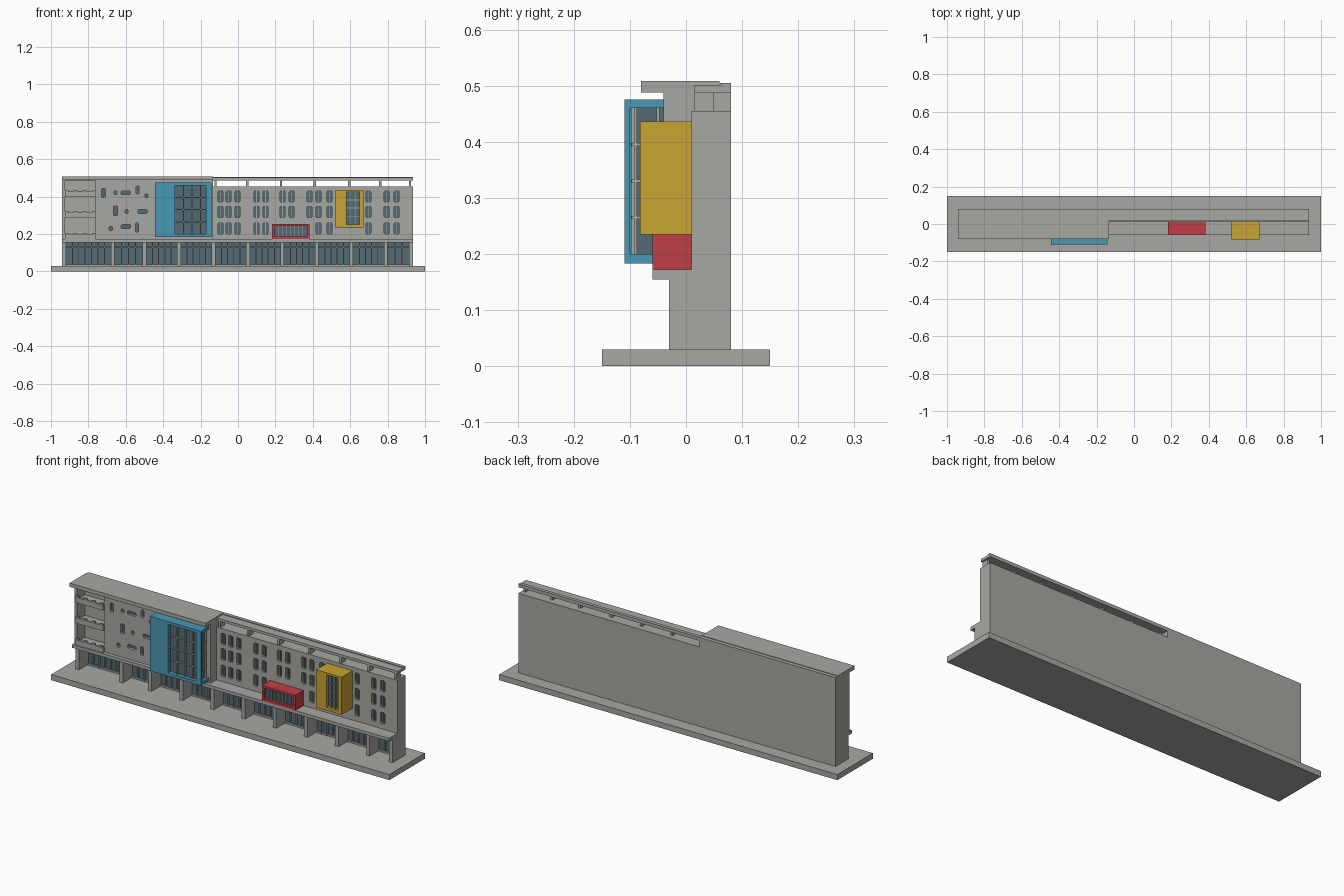
import bpy, bmesh

if "Cube" in bpy.data.objects:
    bpy.data.objects.remove(bpy.data.objects["Cube"])


def material(name, r, g, b):
    lin = [((c / 255 + 0.055) / 1.055) ** 2.4 for c in (r, g, b)]
    m = bpy.data.materials.new(name)
    m.diffuse_color = (*lin, 1)
    m.use_nodes = True
    m.node_tree.nodes["Principled BSDF"].inputs["Base Color"].default_value = m.diffuse_color
    return m


GREY = material("concrete grey", 167, 169, 163)
GLASS = material("dark glass", 85, 107, 115)
BLUE = material("blue panel", 74, 153, 181)
RED = material("red panel", 193, 62, 71)
YELLOW = material("yellow panel", 201, 163, 52)


def solids(name, items, mat, chamfer=0.0):
    """Blocks (x0, x1, y0, y1, z0, z1) in one object, corners cut in the xz profile."""
    bm = bmesh.new()
    for x0, x1, y0, y1, z0, z1 in items:
        c = chamfer
        if c:
            prof = [(x0 + c, z0), (x1 - c, z0), (x1, z0 + c), (x1, z1 - c),
                    (x1 - c, z1), (x0 + c, z1), (x0, z1 - c), (x0, z0 + c)]
        else:
            prof = [(x0, z0), (x1, z0), (x1, z1), (x0, z1)]
        front = [bm.verts.new((x, y0, z)) for x, z in prof]
        back = [bm.verts.new((x, y1, z)) for x, z in prof]
        bm.faces.new(front)
        bm.faces.new(back[::-1])
        n = len(prof)
        for i in range(n):
            j = (i + 1) % n
            bm.faces.new((front[j], front[i], back[i], back[j]))
    bmesh.ops.recalc_face_normals(bm, faces=bm.faces)
    me = bpy.data.meshes.new(name)
    bm.to_mesh(me)
    bm.free()
    me.materials.append(mat)
    ob = bpy.data.objects.new(name, me)
    bpy.context.collection.objects.link(ob)
    return ob


def cut(ob, items, mat, chamfer=0.0):
    """Recess openings into an object and bake the result."""
    cutter = solids("cutter", items, mat, chamfer)
    cutter.hide_render = True
    mod = ob.modifiers.new("openings", 'BOOLEAN')
    mod.operation = 'DIFFERENCE'
    mod.solver = 'EXACT'
    mod.object = cutter
    bpy.context.view_layer.objects.active = ob
    bpy.ops.object.modifier_apply(modifier=mod.name)
    bpy.data.objects.remove(cutter)


def grid(x0, x1, z0, z1, y0, y1, cols, rows, t=0.005):
    """Window bars: inner verticals and horizontals."""
    out = []
    for i in range(1, cols):
        x = x0 + (x1 - x0) * i / cols
        out.append((x - t / 2, x + t / 2, y0, y1, z0, z1))
    for i in range(1, rows):
        z = z0 + (z1 - z0) * i / rows
        out.append((x0, x1, y0 + 0.001, y1, z - t / 2, z + t / 2))
    return out


L, R, MID = -0.94, 0.935, -0.135

# Ground plate, rear wall and canopy over the ground floor
solids("base", [(-1, 1, -0.15, 0.15, 0, 0.03)], GREY)
solids("ground_wall", [(L, R, 0.06, 0.08, 0.03, 0.17)], GREY)
solids("canopy", [(L, R, -0.06, 0.06, 0.155, 0.172)], GREY)

# Ground floor piers with glazed bays between them
piers = [-0.93, -0.67] + [-0.5 + 0.1843 * i for i in range(8)] + [0.925]
solids("piers", [(x - 0.01, x + 0.01, -0.03, 0.06, 0.03, 0.155) for x in piers], GREY)
panes, bars = [], []
for a, b in zip(piers, piers[1:]):
    a, b = a + 0.01, b - 0.01
    panes.append((a, b, 0.05, 0.06, 0.035, 0.155))
    bars += grid(a, b, 0.03, 0.155, 0.04, 0.05, round((b - a) / 0.035), 1)
    bars.append((a, b, 0.041, 0.05, 0.127, 0.132))
    bars.append((a, b, 0.041, 0.06, 0.03, 0.038))
solids("ground_glass", panes, GLASS)
solids("ground_bars", bars, GREY)

# Right wing wall with recessed windows
wing = solids("right_wing", [(MID, R, 0.01, 0.08, 0.17, 0.455)], GREY)
columns = [-0.094, -0.05, -0.003, 0.099, 0.147, 0.238, 0.287,
           0.382, 0.43, 0.489, 0.697, 0.795, 0.848]
rows = [(0.2, 0.26), (0.288, 0.348), (0.37, 0.43)]
holes = []
for z0, z1 in rows:
    for x in columns:
        if z0 < 0.25 and 0.17 < x < 0.4:
            continue
        holes.append((x - 0.0135, x + 0.0135, 0.0, 0.025, z0, z1))
cut(wing, holes, GREY, 0.005)
solids("wing_glass", [(a, b, 0.022, 0.026, c, d) for a, b, _, _, c, d in holes], GLASS, 0.005)
solids("wing_bars", [((a + b) / 2 - 0.0015, (a + b) / 2 + 0.0015, 0.016, 0.023, c, d)
                     for a, b, _, _, c, d in holes], GREY)

# Left block: body with stacked balconies and small slot windows
block = solids("left_block", [(L, MID, -0.04, 0.08, 0.17, 0.488)], GREY)
floors = [(0.18, 0.288), (0.298, 0.398), (0.408, 0.483)]
cut(block, [(-0.925, -0.762, -0.06, 0.03, z0, z1) for z0, z1 in floors], GREY)
slots = [(-0.719, 0.42, 0.02, 0.048), (-0.655, 0.42, 0.015, 0.02), (-0.6, 0.42, 0.05, 0.02),
         (-0.537, 0.435, 0.016, 0.042), (-0.49, 0.405, 0.016, 0.02), (-0.655, 0.324, 0.022, 0.052),
         (-0.595, 0.32, 0.016, 0.02), (-0.51, 0.32, 0.05, 0.02), (-0.68, 0.23, 0.018, 0.022),
         (-0.6, 0.24, 0.05, 0.02), (-0.54, 0.235, 0.018, 0.046)]
holes = [(x - w / 2, x + w / 2, -0.06, -0.022, z - h / 2, z + h / 2) for x, z, w, h in slots]
cut(block, holes, GREY, 0.004)
solids("slot_glass", [(a, b, -0.026, -0.021, c, d) for a, b, _, _, c, d in holes], GLASS, 0.004)

# Balcony parapets with small raised bumps along the top
rails = []
for z0, _ in floors:
    rails.append((-0.925, -0.762, -0.052, -0.04, z0 - 0.01, z0 + 0.018))
    rails += [(x - 0.009, x + 0.009, -0.051, -0.041, z0 + 0.018, z0 + 0.026)
              for x in (-0.915, -0.87, -0.82, -0.772)]
solids("balcony_parapets", rails, GREY)

# Roofs: thick slab on the left, raised strip on posts on the right
solids("left_roof", [(L, MID, -0.08, 0.06, 0.488, 0.508),
                     (L, MID, 0.06, 0.08, 0.487, 0.505)], GREY)
solids("roof_strip", [(MID, R, 0.015, 0.062, 0.487, 0.501),
                      (MID, R, 0.062, 0.08, 0.487, 0.505)], GREY)
solids("strip_posts", [(x - 0.006, x + 0.006, 0.015, 0.05, 0.455, 0.487)
                       for x in (-0.12, 0.05, 0.23, 0.41, 0.595, 0.76, 0.92)], GREY)

# Blue corner bay, open to the front and right side
solids("blue_bay", [(-0.443, -0.337, -0.11, 0.012, 0.183, 0.475),
                    (-0.337, -0.143, -0.11, 0.012, 0.46, 0.475),
                    (-0.337, -0.143, -0.11, 0.012, 0.183, 0.2),
                    (-0.17, -0.143, -0.11, -0.1, 0.2, 0.46)], BLUE)
solids("bay_glass", [(-0.337, -0.16, -0.088, 0.01, 0.2, 0.46)], GLASS)
bars = grid(-0.337, -0.155, 0.2, 0.46, -0.098, -0.088, 4, 4)
bars += [(-0.16, -0.153, y - 0.003, y + 0.003, 0.2, 0.46) for y in (-0.09, -0.05, -0.005)]
bars += [(-0.16, -0.154, -0.09, 0.01, z - 0.0025, z + 0.0025) for z in (0.265, 0.33, 0.395)]
solids("bay_bars", bars, GREY)


def box_bay(name, mat, x0, x1, yf, z0, z1, win, cols, nrows):
    """Projecting coloured box with a recessed glazed front."""
    a, b, c, d = win
    ob = solids(name, [(x0, x1, yf, 0.012, z0, z1)], mat)
    cut(ob, [(a, b, yf - 0.02, yf + 0.02, c, d)], mat)
    solids(name + "_glass", [(a, b, yf + 0.016, yf + 0.021, c, d)], GLASS)
    solids(name + "_bars", grid(a, b, c, d, yf + 0.008, yf + 0.017, cols, nrows, 0.004), GREY)


box_bay("yellow_box", YELLOW, 0.52, 0.67, -0.082, 0.235, 0.436, (0.58, 0.65, 0.252, 0.425), 3, 4)
box_bay("red_box", RED, 0.183, 0.381, -0.06, 0.172, 0.254, (0.196, 0.368, 0.186, 0.242), 8, 1)
